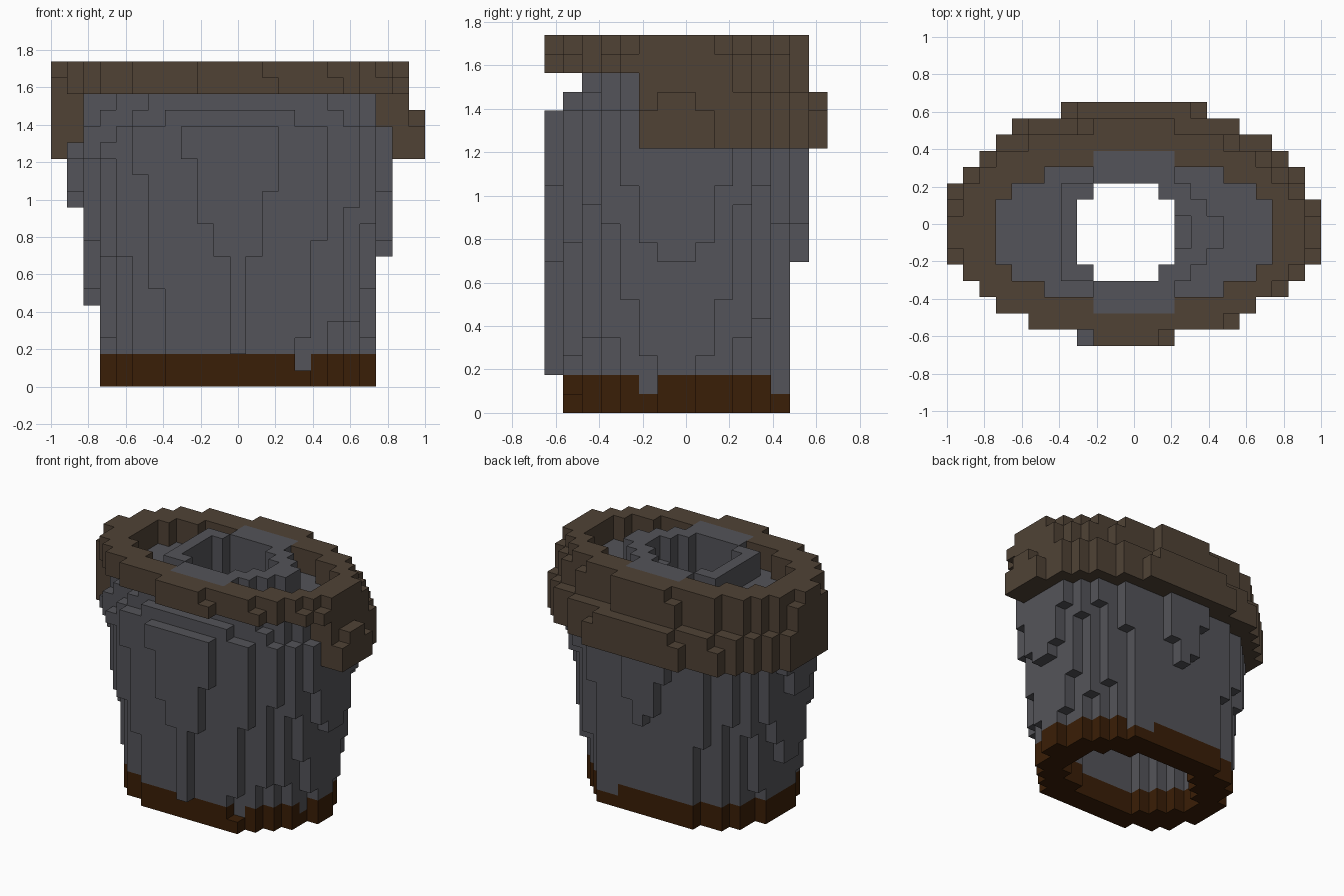
import bpy
import bmesh
from mathutils import Vector

if "Cube" in bpy.data.objects:
    bpy.data.objects.remove(bpy.data.objects["Cube"], do_unlink=True)

S = 2 / 23          # block size
LEVELS = 20


def make_material(name, rgb):
    mat = bpy.data.materials.new(name)
    mat.use_nodes = True
    color = (*rgb, 1)
    mat.diffuse_color = color
    bsdf = next(n for n in mat.node_tree.nodes if n.type == 'BSDF_PRINCIPLED')
    bsdf.inputs["Base Color"].default_value = color
    bsdf.inputs["Roughness"].default_value = 0.9
    return mat


PARTS = {
    "base_band": make_material("dark brown", (0.042, 0.0130, 0.0020)),
    "tapered_body": make_material("slate grey", (0.088, 0.088, 0.100)),
    "rim_cuff": make_material("dull brown", (0.080, 0.055, 0.036)),
}
# Grey drips hanging into the base band, and a chip in its front corner
DRIPS = {(4, -5), (7, -2), (3, 5), (4, 5)}
CHIP = {(4, -6, 1), (4, -6, 2)}
# Half-widths of the body where it rounds off under the rim
SHOULDER = {14: (0.92, 0.586), 15: (0.89, 0.586), 16: (0.85, 0.519), 17: (0.87, 0.46)}


def inside(x, y, cx, cy, a, b):
    return ((x - cx) / a) ** 2 + ((y - cy) / b) ** 2 < 1


def in_rim(x, y, k):
    """Upper ring of the cuff, its top level slightly smaller."""
    a, b = (0.945, 0.578) if k == 19 else (0.975, 0.585)
    return inside(x, y, -0.03, -0.04, a, b)


def in_cuff(x, y, k):
    """Lower, wider roll of the cuff."""
    if k == 17:
        return in_rim(x, y, k)
    if k == 16:
        return inside(x, y, -0.02, -0.01, 0.985, 0.655)
    return inside(x, y, -0.005, -0.01, 0.995, 0.67)


def in_body(x, y, k):
    z = (k + 0.5) * S
    if k in SHOULDER:
        a, b = SHOULDER[k]
    else:
        a = max(0.73, 0.69 + 0.167 * z)
        b = 0.56 if k < 2 else 0.5636 if k < 8 else 0.5695 + 0.027 * (z - 0.74)
    return inside(x, y, -0.02, -0.046, a, b)


def in_mouth(x, y, i, j, k):
    """Narrow opening at the top, with a small notch in its side."""
    notch = k >= 18 and i == 3 and j in (-1, 0)
    return notch or inside(x, y, -S / 2, -S / 2, 0.28, 0.28)


def part_at(i, j, k):
    """Name of the part filling a block, or None for empty space."""
    x, y = i * S, j * S
    # Narrow mouth above, wide cavity below
    if in_mouth(x, y, i, j, k):
        return None
    if k < 15 and inside(x, y, -0.02, -0.04, 0.52, 0.35):
        return None
    bridge = abs(i) < 3 and -6 < j < 5
    core = bridge or inside(x, y, 0, -0.04, 0.74, 0.41)
    # Top two levels: brown ring, and a grey collar around the mouth
    if k >= 18:
        if core:
            collar = -4 <= i and inside(x, y, -0.04, -0.04, 0.5, 0.33)
            return "tapered_body" if bridge or collar else None
        return "rim_cuff" if in_rim(x, y, k) else None
    # Cuff hanging lower over the sides and back
    if k >= 14 and j >= -2 and not core:
        return "rim_cuff" if in_cuff(x, y, k) else None
    # Tapered body on its dark base
    if not in_body(x, y, k) or (i, j, k) in CHIP:
        return None
    if k == 0 or (k == 1 and (i, j) not in DRIPS):
        return "base_band"
    return "tapered_body"


blocks = {}
for i in range(-11, 12):
    for j in range(-7, 8):
        for k in range(LEVELS):
            part = part_at(i, j, k)
            if part:
                blocks[i, j, k] = part


def build_part(name, mat):
    """Mesh the exposed block faces belonging to one part."""
    bm = bmesh.new()
    verts = {}

    def vert(p):
        key = tuple(round(c * 2) for c in p)
        if key not in verts:
            verts[key] = bm.verts.new(Vector(p) * S)
        return verts[key]

    for cell, part in blocks.items():
        if part != name:
            continue
        center = Vector(cell) + Vector((0, 0, 0.5))
        for axis in range(3):
            for sign in (-1, 1):
                n = Vector((0, 0, 0))
                n[axis] = sign
                neighbour = tuple(int(c + d) for c, d in zip(cell, n))
                if neighbour in blocks:
                    continue
                u = Vector((0, 0, 0))
                u[(axis + 1) % 3] = 0.5
                v = n.cross(u)
                mid = center + n / 2
                bm.faces.new([vert(mid + p) for p in (-u - v, u - v, u + v, v - u)])
    mesh = bpy.data.meshes.new(name)
    bm.to_mesh(mesh)
    bm.free()
    mesh.materials.append(mat)
    obj = bpy.data.objects.new(name, mesh)
    bpy.context.collection.objects.link(obj)


for part_name, material in PARTS.items():
    build_part(part_name, material)
